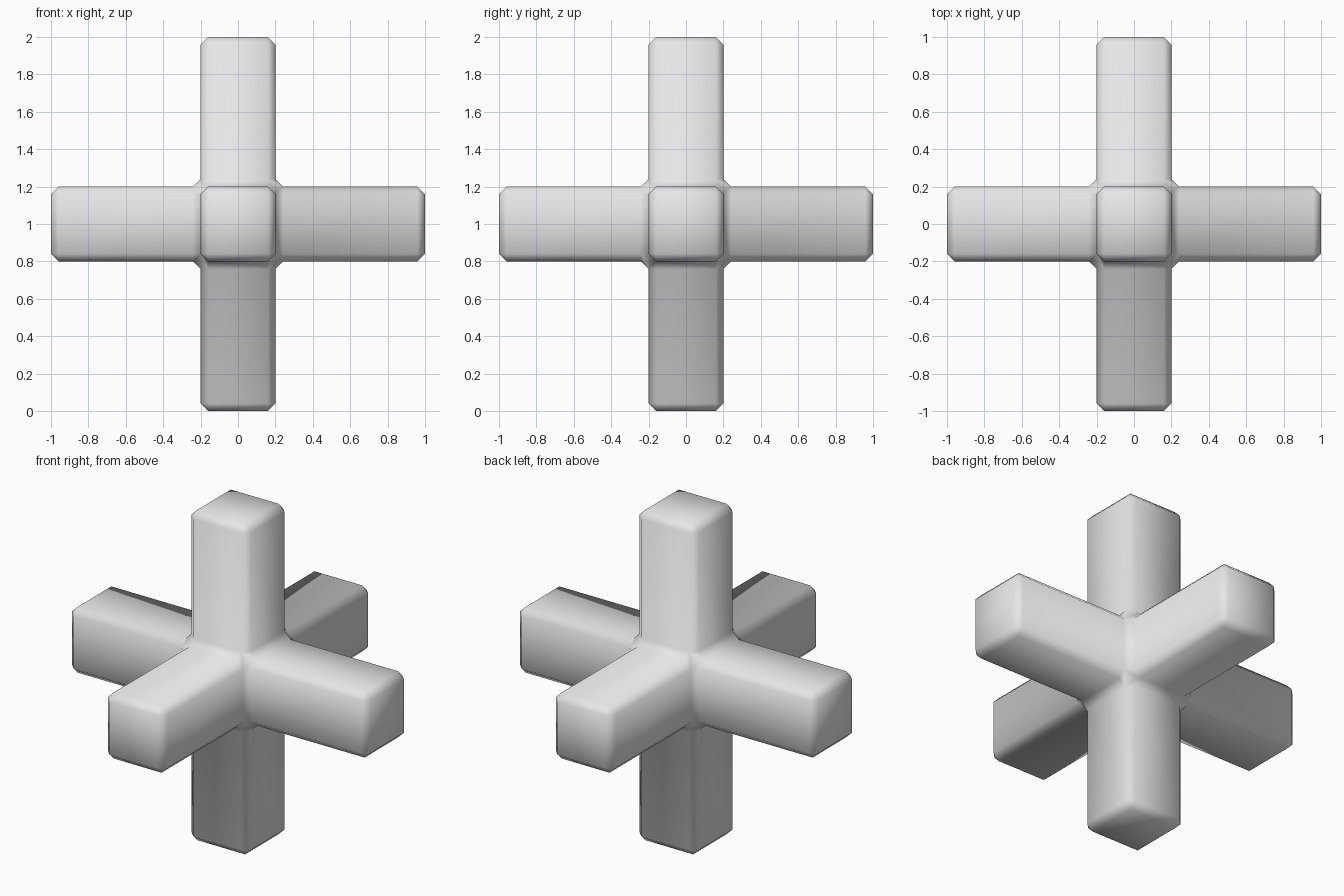
import bpy
import bmesh

default_cube = bpy.data.objects.get("Cube")
if default_cube:
    bpy.data.objects.remove(default_cube, do_unlink=True)

WIDTH = 0.4      # arm thickness
REACH = 0.8      # arm length beyond the core
CHAMFER = 0.04

# Plain grey material
grey = bpy.data.materials.new("light_grey")
grey.use_nodes = True
colour = (0.8, 0.8, 0.8, 1)
grey.diffuse_color = colour
grey.node_tree.nodes["Principled BSDF"].inputs["Base Color"].default_value = colour

# Core cube with an arm extruded from each of its six faces
bm = bmesh.new()
bmesh.ops.create_cube(bm, size=WIDTH)
bm.normal_update()
arms = bmesh.ops.extrude_discrete_faces(bm, faces=bm.faces[:])["faces"]
for tip in arms:
    tip.normal_update()
    bmesh.ops.translate(bm, verts=tip.verts[:], vec=tip.normal * REACH)
bmesh.ops.recalc_face_normals(bm, faces=bm.faces[:])
for face in bm.faces:
    face.smooth = True

mesh = bpy.data.meshes.new("six_armed_cross")
bm.to_mesh(mesh)
bm.free()
mesh.materials.append(grey)

cross = bpy.data.objects.new("six_armed_cross", mesh)
cross.location.z = 1
bpy.context.collection.objects.link(cross)

# Single chamfer on every outer and inner edge
bevel = cross.modifiers.new("chamfer", "BEVEL")
bevel.width = CHAMFER
bevel.segments = 1
bevel.limit_method = "ANGLE"
